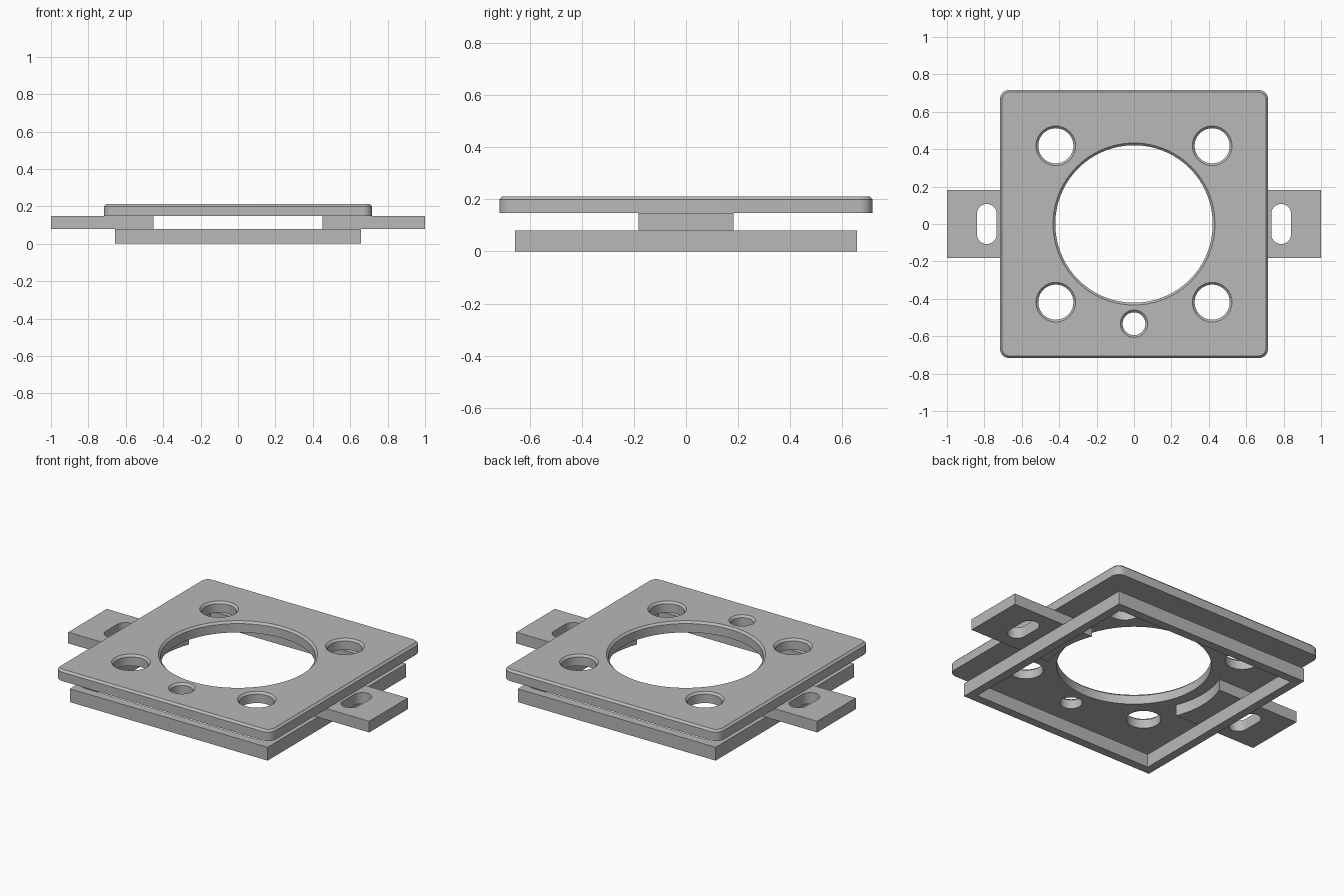
import bpy
import bmesh
import math

if "Cube" in bpy.data.objects:
    bpy.data.objects.remove(bpy.data.objects["Cube"], do_unlink=True)

grey = bpy.data.materials.new("plain grey")
grey.use_nodes = True
COLOUR = (0.48, 0.48, 0.48, 1.0)
grey.diffuse_color = COLOUR
grey.node_tree.nodes["Principled BSDF"].inputs["Base Color"].default_value = COLOUR


def arc(cx, cy, r, a0, a1, n):
    """n + 1 points along an arc, angles in degrees."""
    steps = [math.radians(a0 + (a1 - a0) * i / n) for i in range(n + 1)]
    return [(cx + r * math.cos(a), cy + r * math.sin(a)) for a in steps]


# Outlines are functions of the chamfer inset d
def hole(cx, cy, r, n=48):
    return lambda d: arc(cx, cy, r + d, 0, 360, n)[:-1]


def square(h):
    return lambda d: [(h - d, h - d), (d - h, h - d), (d - h, d - h), (h - d, d - h)]


def rounded_square(h, r):
    def outline(d):
        c, pts = h - r, []
        for i, (sx, sy) in enumerate(((1, 1), (-1, 1), (-1, -1), (1, -1))):
            pts += arc(sx * c, sy * c, r - d, 90 * i, 90 * i + 90, 8)
        return pts
    return outline


def plate(name, outlines, z0, z1, chamfer=0.0):
    """Flat solid: first outline is the rim, the rest are cut through."""
    levels = [(0.0, z0), (0.0, z1)]
    if chamfer:
        levels = [(0.0, z0), (0.0, z1 - chamfer), (chamfer, z1)]
    bm = bmesh.new()
    bottom, top = [], []
    for outline in outlines:
        rings = [[bm.verts.new((x, y, z)) for x, y in outline(d)] for d, z in levels]
        n = len(rings[0])
        for low, high in zip(rings, rings[1:]):
            for i in range(n):
                j = (i + 1) % n
                bm.faces.new((low[i], low[j], high[j], high[i]))
        for ring, store in ((rings[0], bottom), (rings[-1], top)):
            store += [bm.edges.get((ring[i], ring[(i + 1) % n])) for i in range(n)]
    for edges in (bottom, top):
        bmesh.ops.triangle_fill(bm, use_beauty=True, edges=edges)
    bmesh.ops.recalc_face_normals(bm, faces=bm.faces)
    mesh = bpy.data.meshes.new(name)
    bm.to_mesh(mesh)
    bm.free()
    mesh.materials.append(grey)
    obj = bpy.data.objects.new(name, mesh)
    bpy.context.collection.objects.link(obj)
    bpy.ops.object.select_all(action="DESELECT")
    obj.select_set(True)
    bpy.context.view_layer.objects.active = obj
    bpy.ops.object.shade_smooth_by_angle(angle=math.radians(30))
    return obj


# Cover plate: large opening, four corner holes and one small hole
P = 0.418
cover = [rounded_square(0.717, 0.05), hole(0, 0, 0.421, 96), hole(0, -0.533, 0.061)]
cover += [hole(sx * P, sy * P, 0.094) for sx in (-1, 1) for sy in (-1, 1)]
plate("cover_plate", cover, 0.147, 0.212, 0.012)

# Thin square frame underneath
plate("lower_frame", [square(0.657), square(0.605)], 0.0, 0.08)

# Mounting tabs: concave inner end and a slot
W, R = 0.183, 0.488
A = math.degrees(math.asin(W / R))
for side, name in ((1, "left_tab"), (-1, "right_tab")):
    rim = [(1.0, -W), (1.0, W)] + arc(0, 0, R, A, -A, 20)
    slot = arc(0.787, 0.054, 0.053, 0, 180, 16) + arc(0.787, -0.054, 0.053, 180, 360, 16)
    loops = [[(side * x, y) for x, y in pts] for pts in (rim, slot)]
    plate(name, [lambda d, p=p: p for p in loops], 0.08, 0.147)
